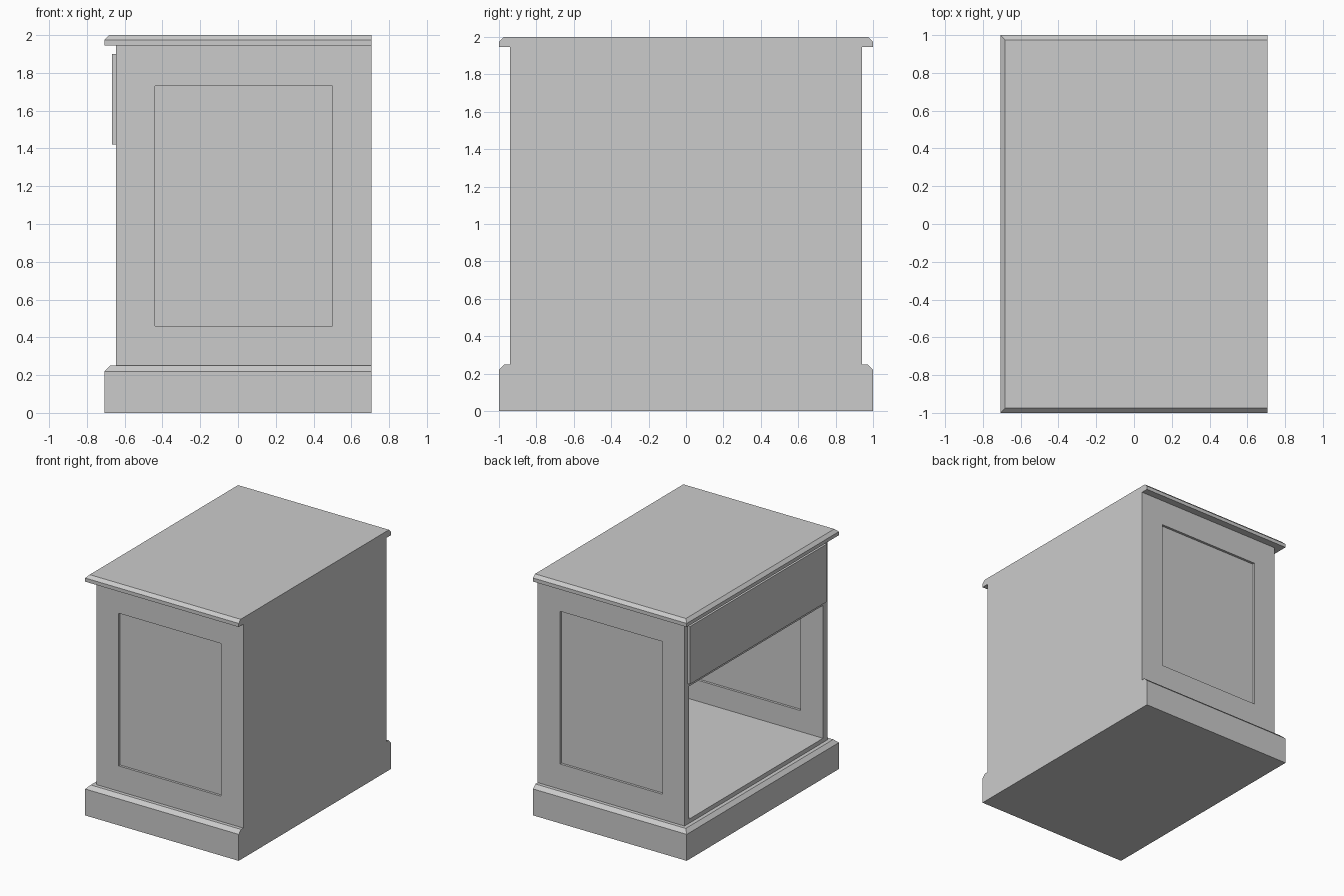
import bpy
import bmesh
from mathutils import Vector

cube = bpy.data.objects.get("Cube")
if cube:
    bpy.data.objects.remove(cube, do_unlink=True)

grey = bpy.data.materials.new("plain grey")
grey.use_nodes = True
GREY = (0.6, 0.6, 0.6, 1.0)
grey.diffuse_color = GREY
grey.node_tree.nodes["Principled BSDF"].inputs["Base Color"].default_value = GREY


def finish(name, bm):
    bmesh.ops.recalc_face_normals(bm, faces=bm.faces)
    mesh = bpy.data.meshes.new(name)
    bm.to_mesh(mesh)
    bm.free()
    mesh.materials.append(grey)
    obj = bpy.data.objects.new(name, mesh)
    bpy.context.scene.collection.objects.link(obj)
    return obj


def box(name, low, high):
    """Box between two opposite corners."""
    low, high = Vector(low), Vector(high)
    bm = bmesh.new()
    bmesh.ops.create_cube(bm, size=1)
    for v in bm.verts:
        v.co = (low + high) / 2 + v.co * (high - low)
    return finish(name, bm)


def moulded_slab(name, z_levels, inset):
    """Slab with its top edge chamfered on three sides, flat along the back."""
    bm = bmesh.new()
    rings = []
    for z, d in zip(z_levels, (0, 0, inset)):
        x, y = -HALF_X + d, 1 - d
        corners = ((x, -y), (HALF_X, -y), (HALF_X, y), (x, y))
        rings.append([bm.verts.new((*c, z)) for c in corners])
    bm.faces.new(rings[0])
    bm.faces.new(rings[-1])
    for a, b in zip(rings, rings[1:]):
        for i in range(4):
            j = (i + 1) % 4
            bm.faces.new((a[i], a[j], b[j], b[i]))
    return finish(name, bm)


def cut(target, cutter):
    mod = target.modifiers.new(cutter.name, 'BOOLEAN')
    mod.operation = 'DIFFERENCE'
    mod.solver = 'EXACT'
    mod.object = cutter
    cutter.hide_render = True
    cutter.hide_viewport = True
    cutter.display_type = 'WIRE'


HALF_X = 0.707
FRONT, SIDE = -0.645, 0.94      # open face and outer side walls
INNER = 0.88                    # inside of the side walls
PLINTH, TOP = 0.25, 1.945
SHELF = 1.39

# Moulded base and top
moulded_slab("plinth", (0, 0.22, PLINTH), 0.03)
moulded_slab("table_top", (TOP, 1.975, 2), 0.025)

# Hollow carcass with panels sunk into both faces of each side wall
carcass = box("carcass", (FRONT, -SIDE, PLINTH), (HALF_X, SIDE, TOP))
cut(carcass, box("compartment_cutter", (-0.8, -INNER, 0.285), (0.65, INNER, SHELF)))
for side, label in ((-1, "front"), (1, "rear")):
    for place, a, b in (("outer", 0.92, 1.0), ("inner", 0.8, 0.90)):
        ys = sorted((side * a, side * b))
        top = 1.73 if place == "outer" else SHELF
        cut(carcass, box(f"{label}_{place}_panel_cutter",
                         (-0.44, ys[0], 0.46), (0.5, ys[1], top)))

# Plain drawer face over the open side
box("drawer_front", (-0.667, -0.90, 1.42), (FRONT, 0.90, 1.90))
